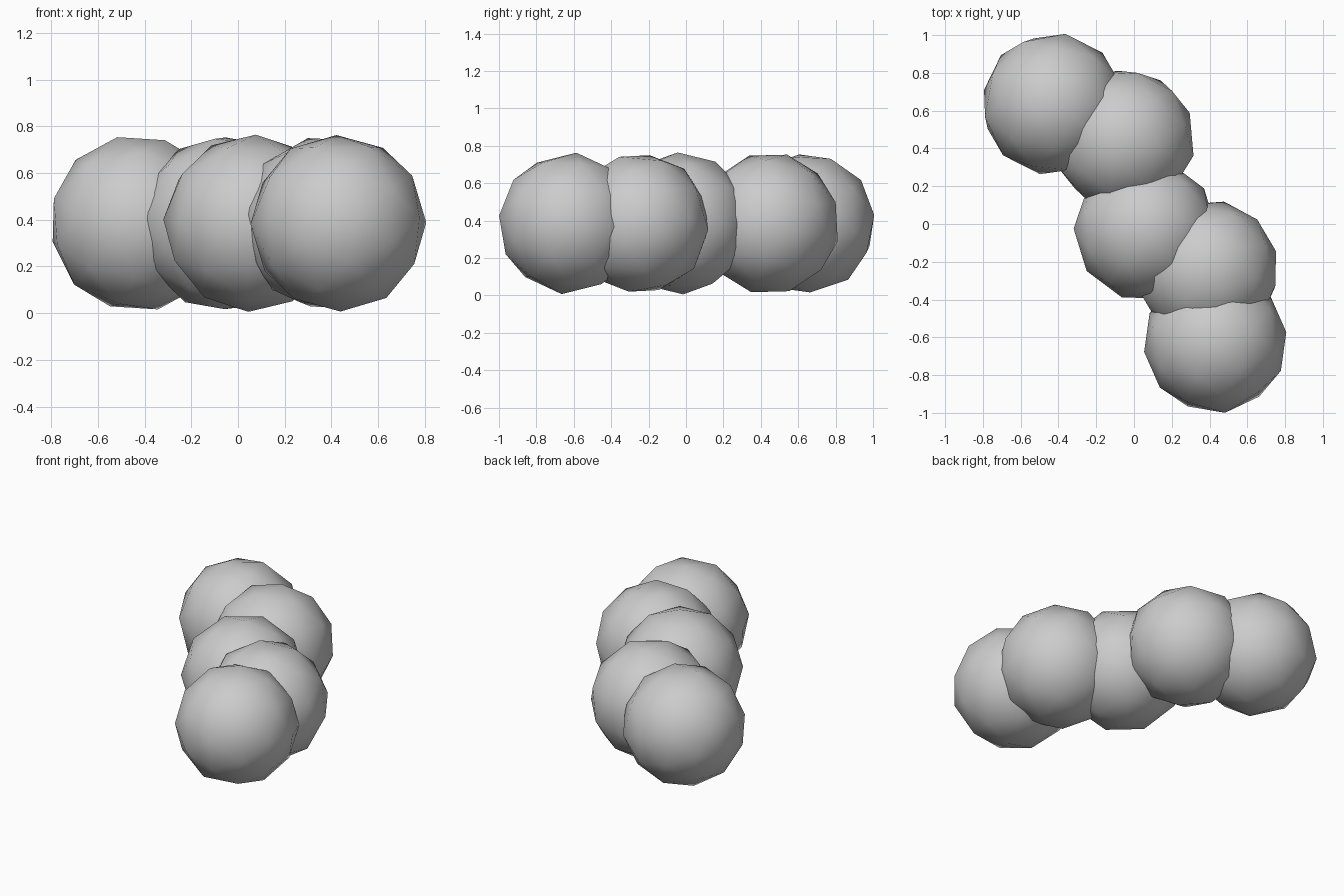
import bpy

if "Cube" in bpy.data.objects:
    bpy.data.objects.remove(bpy.data.objects["Cube"])

R = 0.38
grey = bpy.data.materials.new("light_grey")
grey.diffuse_color = (0.6, 0.6, 0.6, 1)
grey.use_nodes = True
grey.node_tree.nodes["Principled BSDF"].inputs["Base Color"].default_value = grey.diffuse_color

# zigzag chain of overlapping low-poly balls: centre and tilt
balls = [
    ((-0.43, 0.635, 0.385), (0.3, 0.2, 0.5)),
    ((-0.055, 0.445, 0.385), (0.5, 0.9, 0.2)),
    ((0.06, -0.03, 0.385), (0.05, 0.03, 0.3)),
    ((0.39, -0.25, 0.385), (0.7, 0.3, 1.1)),
    ((0.43, -0.625, 0.385), (0.25, 0.5, 0.8)),
]
for i, (centre, tilt) in enumerate(balls):
    bpy.ops.mesh.primitive_ico_sphere_add(subdivisions=2, radius=R, location=centre, rotation=tilt)
    ball = bpy.context.object
    ball.name = f"ball_{i + 1}"
    ball.data.materials.append(grey)
    bpy.ops.object.shade_smooth()
